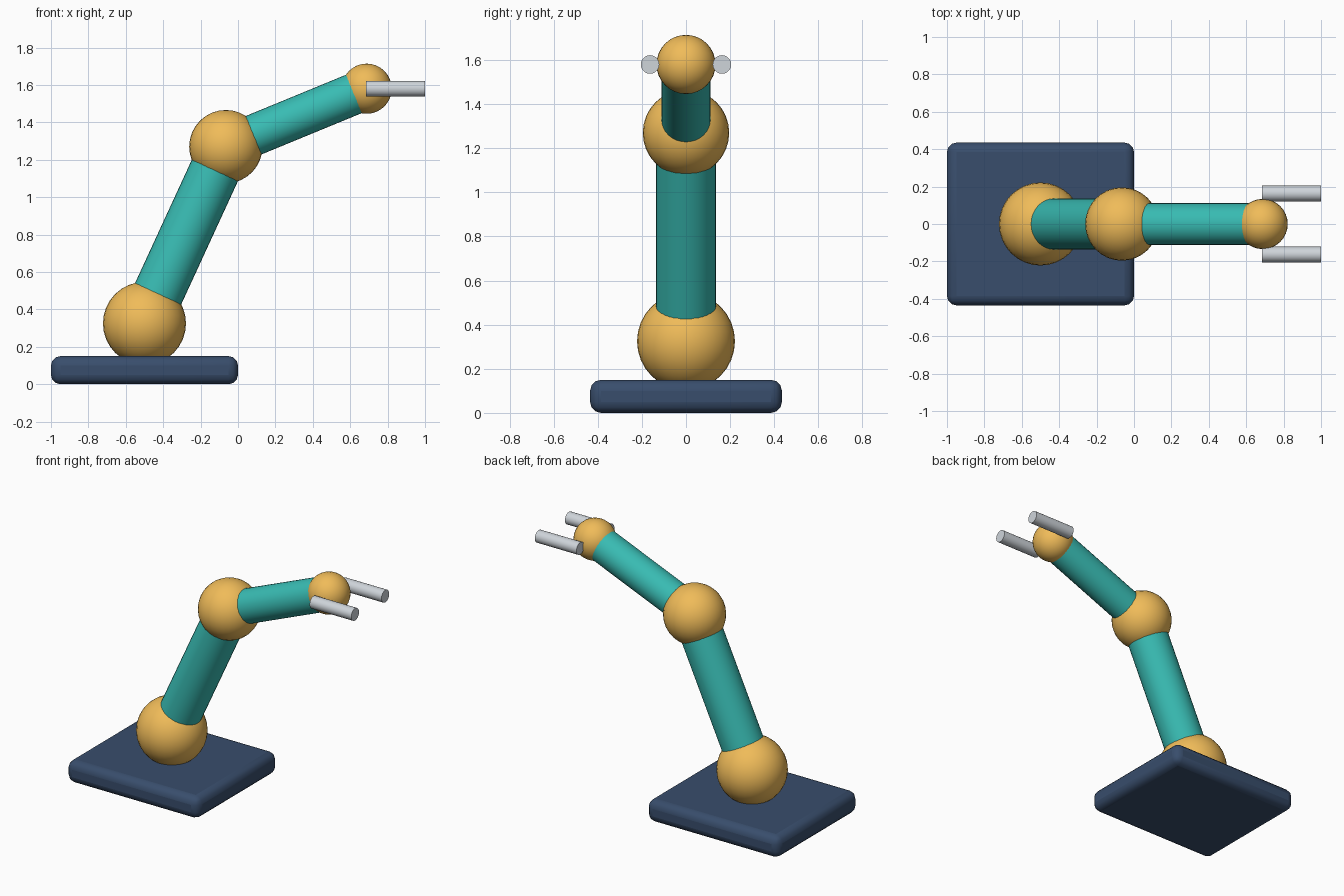
import bpy, math
from mathutils import Vector

if "Cube" in bpy.data.objects:
    bpy.data.objects.remove(bpy.data.objects["Cube"])


def material(name, color):
    m = bpy.data.materials.new(name)
    m.diffuse_color = (*color, 1)
    m.use_nodes = True
    m.node_tree.nodes["Principled BSDF"].inputs["Base Color"].default_value = m.diffuse_color
    return m


NAVY = material("navy", (0.04, 0.075, 0.15))
AMBER = material("amber", (0.87, 0.50, 0.10))
TEAL = material("teal", (0.04, 0.50, 0.45))
SILVER = material("silver", (0.62, 0.66, 0.70))


def finish(name, mat, angle=35):
    ob = bpy.context.object
    ob.name = name
    ob.data.materials.append(mat)
    bpy.ops.object.shade_smooth_by_angle(angle=math.radians(angle))
    return ob


def ball(name, center, radius):
    bpy.ops.mesh.primitive_uv_sphere_add(segments=32, ring_count=16, radius=radius, location=center)
    return finish(name, AMBER)


def rod(name, start, end, radius, mat, sides=32):
    a, b = Vector(start), Vector(end)
    bpy.ops.mesh.primitive_cylinder_add(vertices=sides, radius=radius, depth=(b - a).length,
                                        location=(a + b) / 2)
    bpy.context.object.rotation_euler = (b - a).to_track_quat('Z', 'Y').to_euler()
    return finish(name, mat)


# Base plate with rounded edges
bpy.ops.mesh.primitive_cube_add(size=1, location=(-0.5, 0, 0.075))
plate = bpy.context.object
plate.scale = (1, 0.87, 0.15)
bpy.ops.object.transform_apply(location=False, rotation=False, scale=True)
bevel = plate.modifiers.new("rounded_edges", 'BEVEL')
bevel.width = 0.05
bevel.segments = 3
finish("base_plate", NAVY, 40)

# Joints
shoulder = (-0.5, 0, 0.325)
elbow = (-0.065, 0, 1.27)
wrist = (0.688, 0, 1.58)
ball("shoulder_joint", shoulder, 0.222)
ball("elbow_joint", elbow, 0.196)
ball("wrist_joint", wrist, 0.134)

# Arm links
rod("upper_arm", shoulder, elbow, 0.136, TEAL)
rod("forearm", elbow, wrist, 0.111, TEAL)

# Gripper fingers
for side, label in ((-1, "front"), (1, "back")):
    y = 0.163 * side
    rod(f"{label}_gripper_finger", (0.685, y, 1.58), (1.0, y, 1.58), 0.042, SILVER, 20)
